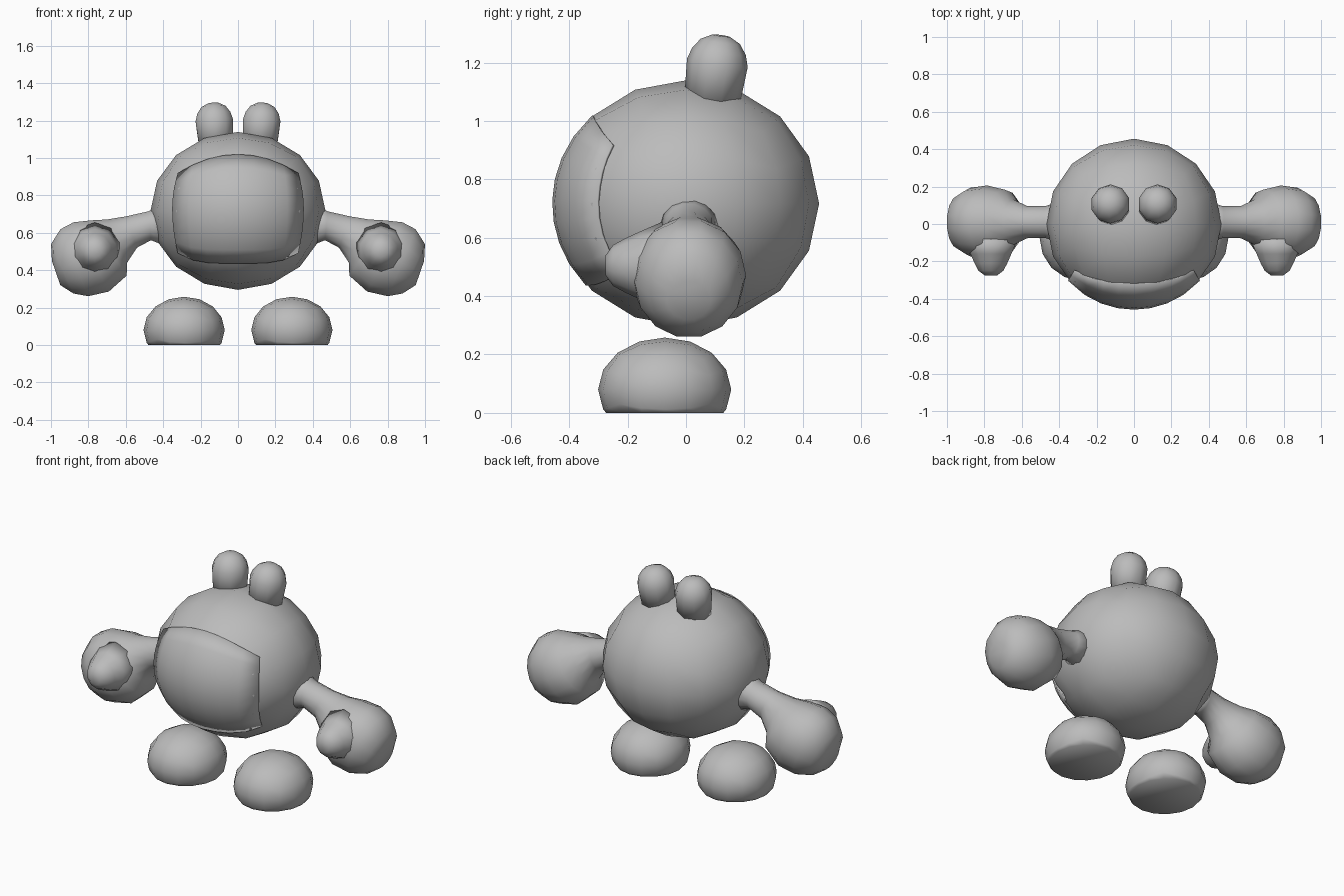
import bpy, bmesh, math
from mathutils import Vector

cube = bpy.data.objects.get("Cube")
if cube:
    bpy.data.objects.remove(cube, do_unlink=True)

# Single plain grey material
GREY = (0.5, 0.5, 0.5, 1.0)
grey = bpy.data.materials.new("plain grey")
grey.use_nodes = True
grey.diffuse_color = GREY
grey.node_tree.nodes["Principled BSDF"].inputs["Base Color"].default_value = GREY


def finish(bm, name):
    bmesh.ops.recalc_face_normals(bm, faces=bm.faces)
    for f in bm.faces:
        f.smooth = True
    mesh = bpy.data.meshes.new(name)
    bm.to_mesh(mesh)
    bm.free()
    mesh.materials.append(grey)
    obj = bpy.data.objects.new(name, mesh)
    bpy.context.collection.objects.link(obj)
    return obj


def quad_sphere(center, radii):
    """Ellipsoid made from a subdivided cube: sixteen segments around."""
    bm = bmesh.new()
    bmesh.ops.create_cube(bm, size=2)
    bmesh.ops.subdivide_edges(bm, edges=bm.edges[:], cuts=3, use_grid_fill=True)
    for v in bm.verts:
        d = Vector([math.tan(c * math.pi / 4) for c in v.co]).normalized()
        v.co = Vector([c + r * k for c, r, k in zip(center, radii, d)])
    return bm


def loft(rings):
    """Closed skin over a list of vertex-position rings."""
    bm = bmesh.new()
    loops = [[bm.verts.new(p) for p in ring] for ring in rings]
    n = len(loops[0])
    for a, b in zip(loops, loops[1:]):
        for i in range(n):
            j = (i + 1) % n
            bm.faces.new((a[i], a[j], b[j], b[i]))
    bm.faces.new(loops[0])
    bm.faces.new(loops[-1])
    return bm


def circle(center, u, v, n):
    """Ring of n points around center spanned by the half-axes u and v."""
    steps = [2 * math.pi * (i + 0.5) / n for i in range(n)]
    return [Vector(center) + u * math.cos(t) + v * math.sin(t) for t in steps]


# Round body
BODY_C, BODY_R = Vector((0, 0, 0.717)), Vector((0.468, 0.456, 0.422))
finish(quad_sphere(BODY_C, BODY_R), "body")

# Rounded rectangular face plate lying on the front of the body
bm = bmesh.new()
N = 8
grid = []
for j in range(N + 1):
    v = 2 * j / N - 1
    row = []
    for i in range(N + 1):
        u = 2 * i / N - 1
        x = u * (0.352 - 0.03 * v * v)
        drop = 0.1 * u * u if v > 0 else 0.055 * u ** 4
        z = 0.728 + v * (0.292 - drop)
        k = (x / BODY_R.x) ** 2 + ((z - BODY_C.z) / BODY_R.z) ** 2
        y = -BODY_R.y * math.sqrt(max(0, 1.01 - k))
        row.append(bm.verts.new((x, y, z)))
    grid.append(row)
for a, b in zip(grid, grid[1:]):
    for i in range(N):
        bm.faces.new((a[i], a[i + 1], b[i + 1], b[i]))
plate = finish(bm, "face_plate")
solid = plate.modifiers.new("thickness", "SOLIDIFY")
solid.thickness = 0.009
solid.offset = -1

# Arm cross-sections: top x, top z, bottom x, bottom z, half depth
ARM = [(0.40, 0.76, 0.39, 0.53, 0.11), (0.48, 0.715, 0.465, 0.56, 0.085),
       (0.60, 0.688, 0.54, 0.52, 0.085), (0.70, 0.672, 0.592, 0.44, 0.12),
       (0.79, 0.667, 0.595, 0.37, 0.172), (0.88, 0.657, 0.69, 0.285, 0.194),
       (0.95, 0.62, 0.80, 0.26, 0.182), (1.0, 0.54, 0.88, 0.275, 0.14),
       (0.995, 0.45, 0.95, 0.32, 0.075)]

# Thumb cross-sections: y, radius
THUMB = [(-0.08, 0.15), (-0.16, 0.115), (-0.21, 0.092), (-0.25, 0.07), (-0.275, 0.035)]

# Eye stalk cross-sections: distance along the stalk, radius
STALK = [(0, 0.095), (0.14, 0.105), (0.18, 0.093), (0.215, 0.068), (0.235, 0.03)]

for side, s in (("left", 1), ("right", -1)):
    # Arm swelling into a round fist
    rings = []
    for x1, z1, x2, z2, depth in ARM:
        top, bottom = Vector((s * x1, 0.01, z1)), Vector((s * x2, 0.01, z2))
        rings.append(circle((top + bottom) / 2, (top - bottom) / 2 * 1.02,
                            Vector((0, depth * 1.01, 0)), 14))
    finish(loft(rings), side + "_arm")

    # Stubby thumb on the front of the fist
    rings = [circle((s * 0.765, y, 0.505), Vector((r, 0, 0)), Vector((0, 0, r)), 10)
             for y, r in THUMB]
    finish(loft(rings), side + "_thumb")

    # Domed eye stalk leaning back and slightly outward
    base, axis = Vector((s * 0.117, 0.088, 1.06)), Vector((s * 0.07, 0.14, 1)).normalized()
    across = axis.cross(Vector((0, 1, 0))).normalized()
    back = axis.cross(across)
    rings = [circle(base + axis * d, across * r, back * r, 10) for d, r in STALK]
    finish(loft(rings), side + "_eye_stalk")

    # Domed foot with a flat sole
    bm = quad_sphere((s * 0.288, -0.073, 0.08), (0.217, 0.228, 0.178))
    cut = bmesh.ops.bisect_plane(bm, geom=bm.verts[:] + bm.edges[:] + bm.faces[:],
                                 plane_co=(0, 0, 0), plane_no=(0, 0, -1), clear_outer=True)
    rim = [e for e in cut["geom_cut"] if isinstance(e, bmesh.types.BMEdge)]
    bmesh.ops.contextual_create(bm, geom=rim)
    finish(bm, side + "_foot")
